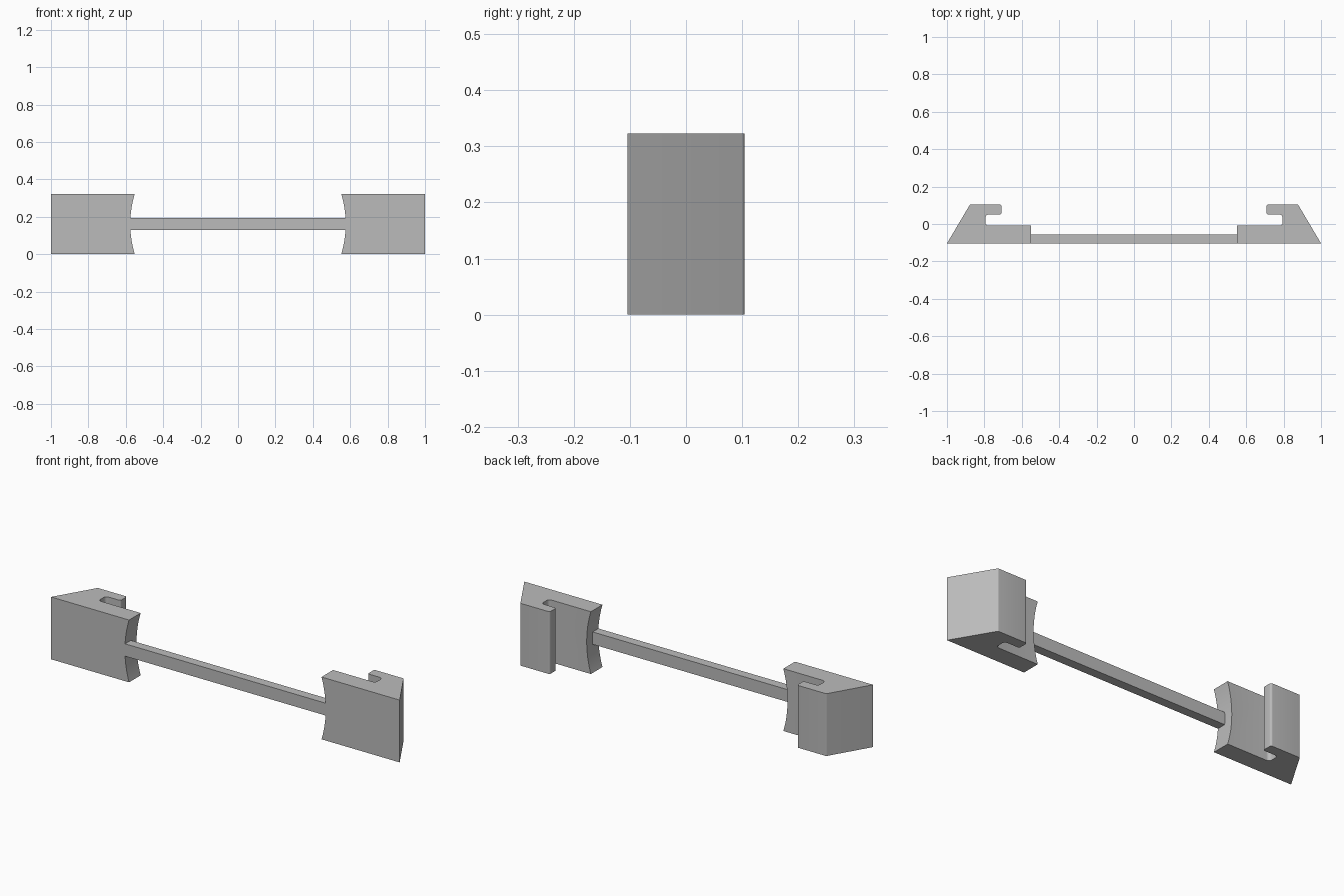
import bpy
import bmesh
from math import cos, sin, pi, radians
from mathutils import Vector

cube = bpy.data.objects.get("Cube")
if cube:
    bpy.data.objects.remove(cube, do_unlink=True)

HEIGHT = 0.323
MID = HEIGHT / 2
FRONT, BACK = -0.104, 0.104

grey = bpy.data.materials.new("plain grey")
grey.use_nodes = True
grey.diffuse_color = (0.5, 0.5, 0.5, 1)
grey.node_tree.nodes["Principled BSDF"].inputs["Base Color"].default_value = grey.diffuse_color


def rounded(corners, steps=6):
    """Outline through (x, y, radius) corners, rounding those with a radius."""
    points = []
    for i, (x, y, r) in enumerate(corners):
        p = Vector((x, y))
        if not r:
            points.append(p)
            continue
        a = p + (Vector(corners[i - 1][:2]) - p).normalized() * r
        b = p + (Vector(corners[(i + 1) % len(corners)][:2]) - p).normalized() * r
        # Blend along a quarter turn between the two tangent points
        for k in range(steps + 1):
            t = k / steps * pi / 2
            points.append(p + (a - p) * (1 - sin(t)) + (b - p) * (1 - cos(t)))
    return points


def prism(name, points, direction):
    """Closed solid made by sweeping a flat outline."""
    bm = bmesh.new()
    face = bm.faces.new([bm.verts.new(p) for p in points])
    swept = bmesh.ops.extrude_face_region(bm, geom=[face])
    verts = [g for g in swept["geom"] if isinstance(g, bmesh.types.BMVert)]
    bmesh.ops.translate(bm, verts=verts, vec=direction)
    bmesh.ops.recalc_face_normals(bm, faces=bm.faces)
    mesh = bpy.data.meshes.new(name)
    bm.to_mesh(mesh)
    bm.free()
    mesh.materials.append(grey)
    obj = bpy.data.objects.new(name, mesh)
    bpy.context.collection.objects.link(obj)
    return obj


def activate(obj):
    bpy.ops.object.select_all(action='DESELECT')
    obj.select_set(True)
    bpy.context.view_layer.objects.active = obj


# Hooked end block: wedge with a slot and a rounded lip at the back
hook = rounded([
    (0.5, FRONT, 0), (1.0, FRONT, 0), (0.877, BACK, 0.004),
    (0.709, BACK, 0.01), (0.709, 0.05, 0.01),
    (0.794, 0.05, 0.016), (0.794, -0.009, 0.016), (0.5, -0.009, 0),
])
block = prism("end_blocks", [(p.x, p.y, 0) for p in hook], (0, 0, HEIGHT))

# Round cutter that hollows the inner end
R, CX = 0.555, 0.021
ring = [(CX + R * cos(2 * pi * i / 128), -0.3, MID + R * sin(2 * pi * i / 128))
        for i in range(128)]
cutter = prism("hollow_cutter", ring, (0, 0.6, 0))
cutter.hide_render = True

cut = block.modifiers.new("hollow", 'BOOLEAN')
cut.operation = 'DIFFERENCE'
cut.solver = 'EXACT'
cut.object = cutter
mirror = block.modifiers.new("mirror", 'MIRROR')
mirror.use_axis[0] = True
activate(block)
bpy.ops.object.modifier_apply(modifier=cut.name)
bpy.ops.object.modifier_apply(modifier=mirror.name)
bpy.data.objects.remove(cutter, do_unlink=True)
bpy.ops.object.shade_smooth_by_angle(angle=radians(25))

# Thin bar joining the two blocks along the front
END, HALF = 0.576, 0.032
bar = [(-END, FRONT, MID - HALF), (END, FRONT, MID - HALF),
       (END, FRONT, MID + HALF), (-END, FRONT, MID + HALF)]
prism("connecting_bar", bar, (0, 0.047, 0))
